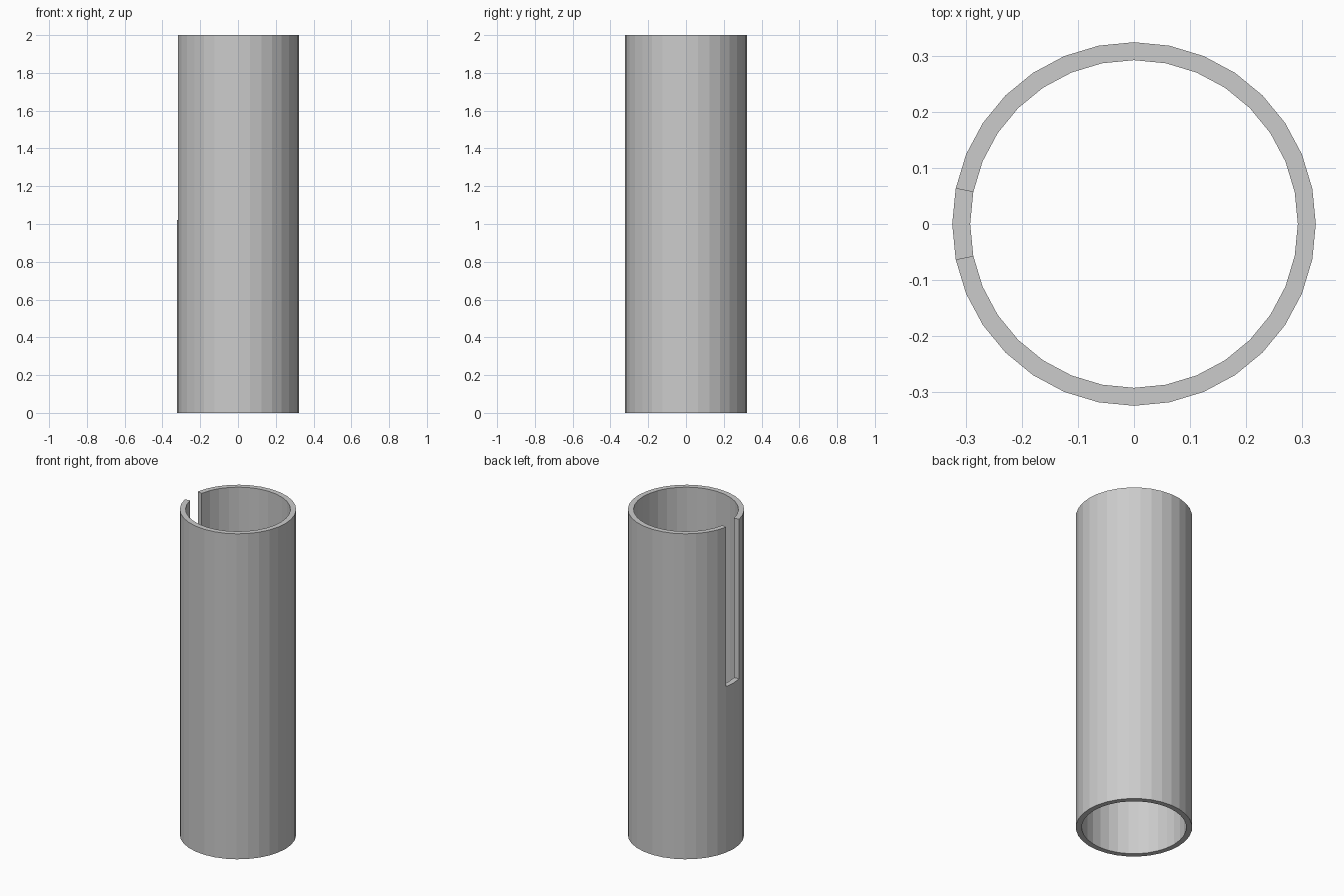
import bpy, bmesh, math

if "Cube" in bpy.data.objects:
    bpy.data.objects.remove(bpy.data.objects["Cube"])

SIDES = 32
OUTER, INNER = 0.324, 0.292
SLOT_Z, TOP = 1.02, 2.0
SLOT = {SIDES // 2 - 1, SIDES // 2}   # segments either side of -x

bm = bmesh.new()


def ring(radius, z):
    return [bm.verts.new((radius * math.cos(2 * math.pi * i / SIDES),
                          radius * math.sin(2 * math.pi * i / SIDES), z))
            for i in range(SIDES)]


levels = (0.0, SLOT_Z, TOP)
outer = [ring(OUTER, z) for z in levels]
inner = [ring(INNER, z) for z in levels]

# Tube walls and rims, leaving the slot open in the upper half
for i in range(SIDES):
    j = (i + 1) % SIDES
    top = 1 if i in SLOT else 2
    for k in range(top):
        bm.faces.new((outer[k][i], outer[k][j], outer[k + 1][j], outer[k + 1][i]))
        bm.faces.new((inner[k][j], inner[k][i], inner[k + 1][i], inner[k + 1][j]))
    bm.faces.new((outer[top][i], outer[top][j], inner[top][j], inner[top][i]))
    bm.faces.new((outer[0][j], outer[0][i], inner[0][i], inner[0][j]))

# Side faces of the slot
for i in (min(SLOT), max(SLOT) + 1):
    bm.faces.new((outer[1][i], outer[2][i], inner[2][i], inner[1][i]))

# Drop the unused vertices in the middle of the slot
bmesh.ops.delete(bm, geom=[v for v in bm.verts if not v.link_faces], context='VERTS')
bmesh.ops.recalc_face_normals(bm, faces=bm.faces[:])

mesh = bpy.data.meshes.new("slotted_tube")
bm.to_mesh(mesh)
bm.free()
bpy.context.collection.objects.link(bpy.data.objects.new("slotted_tube", mesh))
